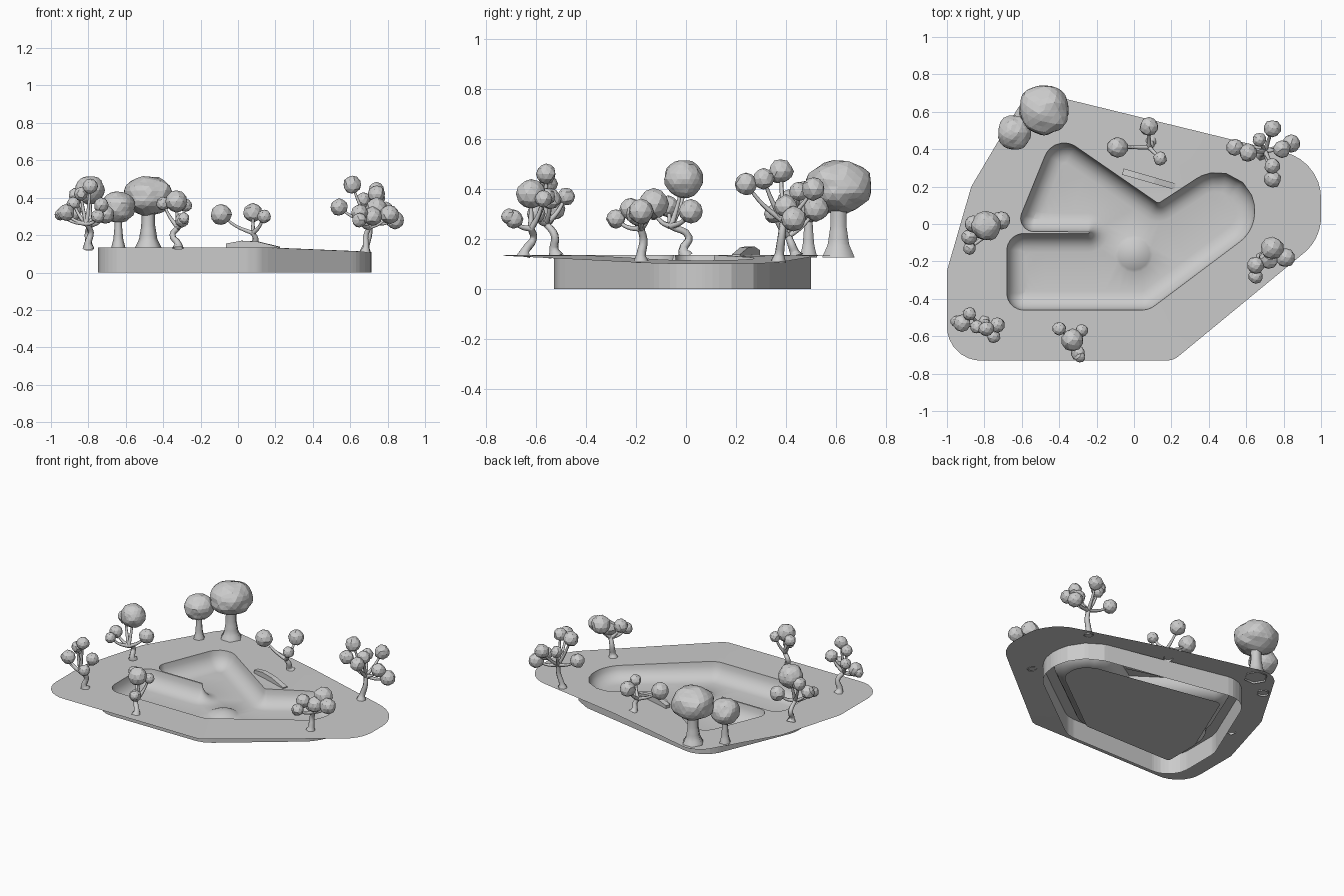
import bpy, bmesh, math, random
from mathutils import Vector, Matrix, noise
from mathutils.geometry import delaunay_2d_cdt, convex_hull_2d

random.seed(4)
if "Cube" in bpy.data.objects:
    bpy.data.objects.remove(bpy.data.objects["Cube"])

grey = bpy.data.materials.new("plain_grey")
grey.use_nodes = True
grey.diffuse_color = (0.6, 0.6, 0.6, 1)
grey.node_tree.nodes["Principled BSDF"].inputs["Base Color"].default_value = (0.6, 0.6, 0.6, 1)

LIP, FLOOR, WALL = 0.135, 0.03, 0.1   # deck height, bowl floor height, wall radius


def add_object(name, data):
    ob = bpy.data.objects.new(name, data)
    data.materials.append(grey)
    bpy.context.collection.objects.link(ob)
    return ob


def from_bmesh(name, bm):
    me = bpy.data.meshes.new(name)
    bm.to_mesh(me)
    bm.free()
    return add_object(name, me)


def select_only(ob):
    bpy.ops.object.select_all(action='DESELECT')
    ob.select_set(True)
    bpy.context.view_layer.objects.active = ob


def rounded(corners, step, segs=7):
    """Closed outline with filleted corners (x, y, radius), long sides subdivided."""
    pts, n = [], len(corners)
    for i, (x, y, r) in enumerate(corners):
        b = Vector((x, y))
        u = (Vector(corners[i - 1][:2]) - b).normalized()
        v = (Vector(corners[(i + 1) % n][:2]) - b).normalized()
        half = u.angle(v) / 2
        centre = b + (u + v).normalized() * r / math.sin(half)
        start = b + u * r / math.tan(half) - centre
        end = b + v * r / math.tan(half) - centre
        pts += [centre + start.lerp(end, k / segs).normalized() * r for k in range(segs + 1)]
    out = []
    for p, q in zip(pts, pts[1:] + pts[:1]):
        k = max(1, round((q - p).length / step))
        out += [p.lerp(q, j / k) for j in range(k)]
    return out


def deck_z(x):
    return LIP - max(0, x - 0.15) * 0.042


deck = rounded([(-1, -.73, .18), (.21, -.73, .1), (1, -.08, .25), (1, .335, .25),
                (-.563, .717, .15), (-.87, .2, .04), (-1, -.25, .06)], 0.3)
bowl = rounded([(-.68, -.46, .09), (.08, -.46, .12), (.645, -.036, .2), (.645, .445, .2),
                (.13, .11, .02), (-.424, .492, .11), (-.64, -.04, .07),
                (-.24, -.042, .004), (-.24, -.051, .004), (-.68, -.051, .09)], 0.04)
bowl_edges = list(zip(bowl, bowl[1:] + bowl[:1]))


def inset(p):
    """Distance from the bowl outline, zero outside it."""
    inside, best = False, 9.0
    for a, b in bowl_edges:
        if (a.y > p.y) != (b.y > p.y) and p.x < a.x + (p.y - a.y) * (b.x - a.x) / (b.y - a.y):
            inside = not inside
        ab = b - a
        t = (p - a).dot(ab) / max(ab.length_squared, 1e-12)
        best = min(best, (p - a - ab * min(max(t, 0), 1)).length)
    return best if inside else 0.0


# Deck and bowl as one sheet
bump = Vector((0, -0.16))
points, depth = deck + bowl, [0.0] * (len(deck) + len(bowl))
for k in range(1, 6):
    d = WALL * (1 - math.cos(k * math.pi / 10))
    for i, p in enumerate(bowl):
        t = (bowl[(i + 1) % len(bowl)] - bowl[i - 1]).normalized()
        q = p + Vector((-t.y, t.x)) * d
        if inset(q) > d * 0.97 - 0.0005:
            points.append(q)
            depth.append(d)
floor_points = [p for p, d in zip(points, depth) if d > WALL * 0.6]
for r in (0, .03, .06, .085, .1):
    for k in range(16 if r else 1):
        a = k * math.pi / 8
        points.append(bump + Vector((math.cos(a), math.sin(a))) * r)
        depth.append(WALL)


def loop_edges(first, count):
    return [(first + i, first + (i + 1) % count) for i in range(count)]


edges = loop_edges(0, len(deck)) + loop_edges(len(deck), len(bowl))
verts, _, faces, source, _, _ = delaunay_2d_cdt(points, edges, [], 1, 1e-5)
coords = []
for v, ids in zip(verts, source):
    d = min(depth[ids[0]] if ids else 0, WALL)
    drop = math.sqrt(max(0, WALL ** 2 - (WALL - d) ** 2)) / WALL
    top = deck_z(v.x)
    r = min((v - bump).length / 0.1, 1)
    coords.append((v.x, v.y, top - (top - FLOOR) * drop + 0.03 * (1 - r * r)))
sheet = bpy.data.meshes.new("deck_and_bowl")
sheet.from_pydata(coords, [], faces)
sheet.update()
if sum(f.normal.z for f in sheet.polygons) < 0:
    sheet.flip_normals()
select_only(add_object("deck_and_bowl", sheet))
bpy.ops.object.shade_smooth_by_angle(angle=math.radians(30))

# Outer skirt under the deck, a hull kept clear of the bowl
spread = [p + Vector((math.cos(a), math.sin(a))) * 0.068
          for p in bowl for a in [k * math.pi / 8 for k in range(16)]]
hull = [spread[i] for i in convex_hull_2d(spread)]
bm = bmesh.new()
low = [bm.verts.new((p.x, p.y, 0)) for p in hull]
high = [bm.verts.new((p.x, p.y, deck_z(p.x) - 0.001)) for p in hull]
for a, b in loop_edges(0, len(hull)):
    bm.faces.new((low[a], low[b], high[b], high[a]))
from_bmesh("outer_skirt", bm)

# Flat base plate beneath the bowl floor
bm = bmesh.new()
plate = [bm.verts.new((*floor_points[i], 0.02)) for i in convex_hull_2d(floor_points)]
if bm.faces.new(plate).calc_area() > 0:
    bmesh.ops.recalc_face_normals(bm, faces=bm.faces)
from_bmesh("base_plate", bm)

# Low ledge beside the bowl
bm = bmesh.new()
profile = [(-.145, .12), (.145, .12), (.145, .138), (.03, .165), (-.06, .17), (-.145, .155)]
front = bm.faces.new([bm.verts.new((x, -.017, z)) for x, z in profile])
side = bmesh.ops.extrude_face_region(bm, geom=[front])["geom"]
bmesh.ops.translate(bm, vec=(0, .034, 0), verts=[g for g in side if isinstance(g, bmesh.types.BMVert)])
bmesh.ops.recalc_face_normals(bm, faces=bm.faces)
bm.transform(Matrix.Translation((.08, .24, 0)) @ Matrix.Rotation(math.radians(-16), 4, 'Z'))
from_bmesh("ledge", bm)


def tubes(name, paths):
    """Tapered limbs; each path is a list of (position, radius)."""
    cu = bpy.data.curves.new(name, 'CURVE')
    cu.dimensions, cu.bevel_depth, cu.bevel_resolution, cu.resolution_u = '3D', 1, 1, 4
    for path in paths:
        sp = cu.splines.new('BEZIER')
        sp.bezier_points.add(len(path) - 1)
        for bp, (co, r) in zip(sp.bezier_points, path):
            bp.co, bp.radius = co, r
            bp.handle_left_type = bp.handle_right_type = 'AUTO'
    select_only(add_object(name, cu))
    bpy.ops.object.convert(target='MESH')


def foliage(name, blobs, squash=1):
    """Faceted, slightly lumpy leaf balls (x, y, z, radius)."""
    bm = bmesh.new()
    for x, y, z, r in blobs:
        new = bmesh.ops.create_icosphere(bm, subdivisions=3 if r > .07 else 2, radius=r)["verts"]
        for v in new:
            lump = noise.noise(v.co / r * 1.8 + Vector((x, y, z)) * 40)
            v.co *= 1.02 + 0.12 * lump + random.uniform(-0.02, 0.02)
            v.co.z *= squash
            v.co += Vector((x, y, z))
    from_bmesh(name, bm)


def small_tree(name, base, fork, sway, blobs):
    """Curved trunk that leans by sway (x, y), forking to a limb for each leaf ball."""
    b = Vector((*base, deck_z(base[0]) - 0.005))
    f = Vector(fork)
    trunk = [(b, .032), (b.lerp(f, .2), .019), (b.lerp(f, .65) + Vector((*sway, 0)), .016), (f, .014)]
    limbs = [[(f, .013), (f.lerp(Vector(q[:3]), .55) - Vector((0, 0, .015)), .009), (Vector(q[:3]), .006)]
             for q in blobs]
    tubes(name + "_trunk", [trunk] + limbs)
    foliage(name + "_leaves", blobs)


# Curvy small trees around the deck
small_tree("back_tree", (.09, .44), (.08, .41, .21), (.01, 0),
           [(-.09, .41, .31, .055), (.08, .52, .32, .05), (.14, .35, .3, .036)])
small_tree("back_left_tree", (.68, .37), (.7, .39, .27), (.01, 0),
           [(.54, .41, .35, .045), (.61, .38, .47, .048), (.67, .45, .39, .037), (.74, .51, .4, .046),
            (.84, .43, .28, .048), (.79, .4, .33, .045), (.74, .24, .42, .045), (.74, .31, .44, .042)])
small_tree("front_left_tree", (.68, -.18), (.7, -.18, .24), (-.01, .01),
           [(.74, -.13, .34, .06), (.81, -.18, .31, .05), (.65, -.22, .32, .045),
            (.65, -.28, .28, .038), (.72, -.19, .3, .05)])
small_tree("right_tree", (-.8, 0), (-.79, -.06, .25), (-.01, .05),
           [(-.79, -.01, .44, .076), (-.86, 0, .41, .045), (-.71, .02, .31, .048),
            (-.88, -.07, .33, .042), (-.88, -.13, .31, .034)])
small_tree("front_right_tree", (-.8, -.52), (-.81, -.56, .26), (.02, .02),
           [(-.92, -.53, .32, .045), (-.95, -.52, .31, .03), (-.88, -.48, .37, .035),
            (-.84, -.55, .42, .036), (-.79, -.56, .46, .04), (-.73, -.54, .36, .04), (-.75, -.6, .3, .036)])
small_tree("front_tree", (-.32, -.65), (-.32, -.62, .24), (-.03, .02),
           [(-.4, -.56, .37, .036), (-.33, -.62, .38, .058), (-.3, -.69, .28, .038),
            (-.28, -.57, .36, .034), (-.29, -.71, .29, .03)])

# Two full crowned trees in the back corner
for name, x, y, z, r, foot, squash in (("large_tree", -.48, .61, .41, .134, .075, .76),
                                       ("medium_tree", -.64, .49, .35, .09, .04, .92)):
    tubes(name + "_trunk", [[(Vector((x, y, h)), foot * k) for h, k in
                             ((.125, 1), (.18, .65), (.25, .5), (z, .45))]])
    foliage(name + "_leaves", [(x, y, z, r)], squash)
